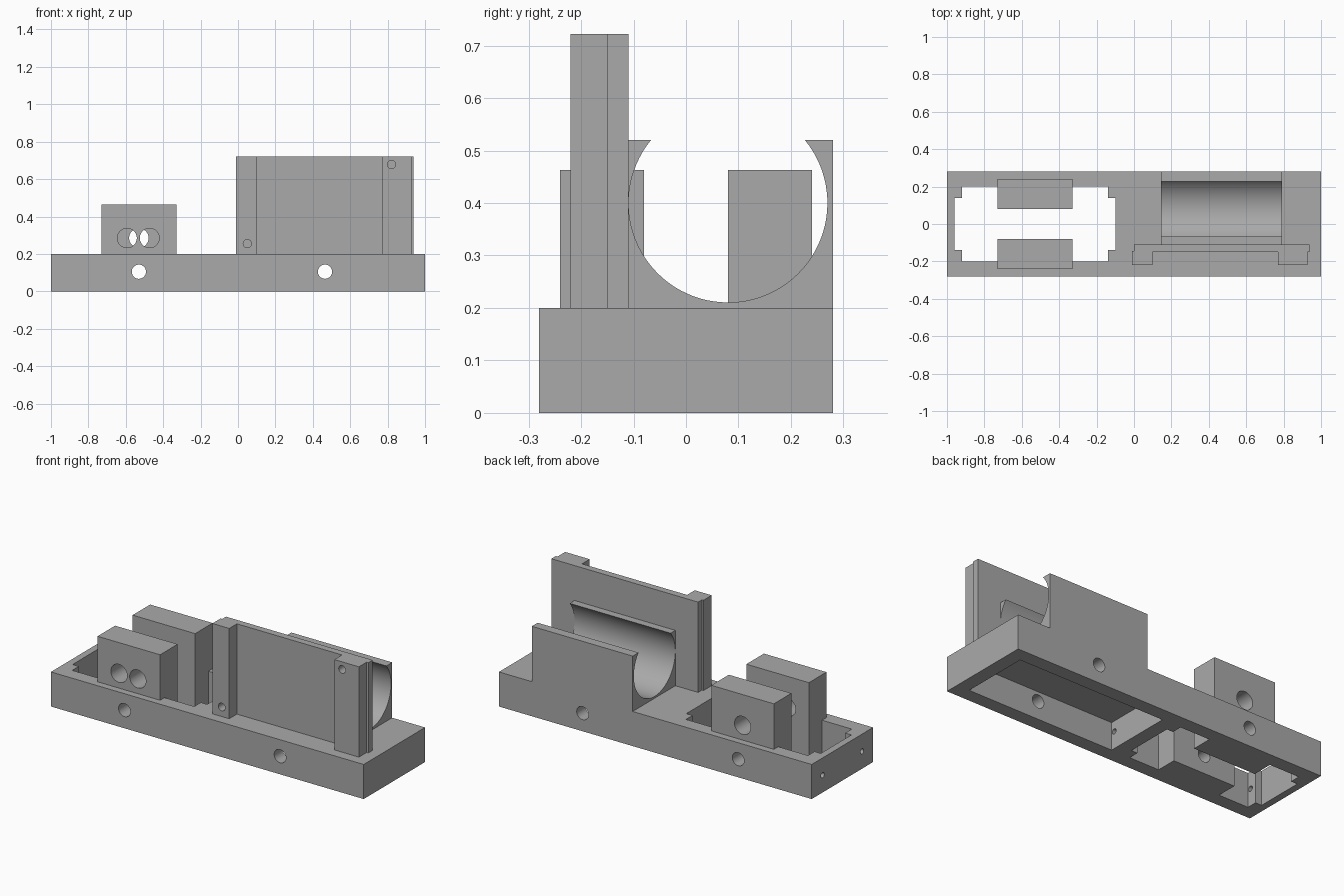
import bpy, bmesh, math
from mathutils import Matrix, Vector

cube = bpy.data.objects.get("Cube")
if cube:
    bpy.data.objects.remove(cube, do_unlink=True)

grey = bpy.data.materials.new("plain grey")
grey.use_nodes = True
colour = (0.4, 0.4, 0.4, 1)
grey.diffuse_color = colour
grey.node_tree.nodes["Principled BSDF"].inputs["Base Color"].default_value = colour


def prism(name, profile, axis, start, end):
    """Extrude a profile: in the (y, z) plane along x, or in (x, y) along z."""
    bm = bmesh.new()
    place = (lambda a, b: (start, a, b)) if axis == "x" else (lambda a, b: (a, b, start))
    face = bm.faces.new([bm.verts.new(place(a, b)) for a, b in profile])
    moved = bmesh.ops.extrude_face_region(bm, geom=[face])["geom"]
    shift = Vector((end - start, 0, 0)) if axis == "x" else Vector((0, 0, end - start))
    bmesh.ops.translate(bm, vec=shift, verts=[v for v in moved if isinstance(v, bmesh.types.BMVert)])
    bmesh.ops.recalc_face_normals(bm, faces=bm.faces)
    return finish(name, bm)


def finish(name, bm):
    mesh = bpy.data.meshes.new(name)
    bm.to_mesh(mesh)
    bm.free()
    mesh.materials.append(grey)
    obj = bpy.data.objects.new(name, mesh)
    bpy.context.collection.objects.link(obj)
    return obj


def rect(x0, x1, y0, y1):
    return [(x0, y0), (x1, y0), (x1, y1), (x0, y1)]


def drill(radius, start, end):
    """Round cutter between two points."""
    a, b = Vector(start), Vector(end)
    bm = bmesh.new()
    turn = (b - a).to_track_quat("Z", "Y").to_matrix().to_4x4()
    bmesh.ops.create_cone(bm, cap_ends=True, segments=40, radius1=radius, radius2=radius,
                          depth=(b - a).length, matrix=Matrix.Translation((a + b) / 2) @ turn)
    return finish("drill", bm)


def cut(obj, cutters):
    """Subtract the cutters, bake the result and remove them."""
    for cutter in cutters:
        mod = obj.modifiers.new("cut", "BOOLEAN")
        mod.operation, mod.solver, mod.object = "DIFFERENCE", "EXACT", cutter
    bpy.context.view_layer.update()
    baked = bpy.data.meshes.new_from_object(obj.evaluated_get(bpy.context.evaluated_depsgraph_get()))
    obj.modifiers.clear()
    obj.data = baked
    for cutter in cutters:
        bpy.data.objects.remove(cutter, do_unlink=True)


def cross_holes(*xs):
    return [drill(0.038, (x, -0.4, 0.105), (x, 0.4, 0.105)) for x in xs]


# Base with a stepped through opening, an underside pocket and screw holes
base = prism("base", rect(-1, 1, -0.28, 0.28), "z", 0, 0.2)
quarter = [(0.43, 0.14), (0.39, 0.14), (0.39, 0.2)]
right = [(x, -y) for x, y in quarter] [::-1] + quarter
outline = right + [(-x, -y) for x, y in right]
opening = prism("opening", [(x - 0.53, y) for x, y in outline], "z", -0.1, 0.3)
pocket = prism("pocket", rect(-0.02, 0.92, -0.2, 0.2), "z", -0.1, 0.16)
end_holes = [drill(0.015, (-1.1, y, 0.1), (0.02, y, 0.1)) for y in (-0.18, 0.18)]
cut(base, [opening, pocket] + cross_holes(-0.53, 0.465) + end_holes)

# Two sensor blocks standing in the opening, resting over its rim
parts = [base]
for name, side, holes in (("front_block", -1, (-0.593, -0.473)), ("back_block", 1, (-0.53,))):
    profile = [(0.08, 0), (0.2, 0), (0.2, 0.2), (0.24, 0.2), (0.24, 0.463), (0.08, 0.463)]
    block = prism(name, [(side * y, z) for y, z in profile], "x", -0.73, -0.33)
    bores = [drill(0.052, (x, side * 0.02, 0.285), (x, side * 0.4, 0.285)) for x in holes]
    cut(block, bores + cross_holes(-0.53))
    parts.append(block)

# Cradle with a round trough open at the top
radius, top = 0.1895, 0.52
limit = math.asin((top - 0.4) / radius)
steps = 64
arc = []
for i in range(steps + 1):
    angle = limit - i * (math.pi + 2 * limit) / steps
    arc.append((0.08 + radius * math.cos(angle), 0.4 + radius * math.sin(angle)))
cradle = prism("cradle", [(-0.11, top), (-0.11, 0.2), (0.28, 0.2), (0.28, top)] + arc, "x", 0.145, 0.79)
parts.append(cradle)

# Upright plate with a thick rib at each end and a blind hole in each rib
plate_outline = [(0, -0.11), (0, -0.145), (-0.01, -0.145), (-0.01, -0.22), (0.098, -0.22),
                 (0.098, -0.15), (0.77, -0.15), (0.77, -0.22), (0.927, -0.22),
                 (0.927, -0.15), (0.938, -0.15), (0.938, -0.11)]
plate = prism("upright_plate", plate_outline, "z", 0.2, 0.722)
cut(plate, [drill(0.022, (x, -0.3, z), (x, -0.15, z)) for x, z in ((0.05, 0.255), (0.82, 0.678))])
parts.append(plate)

# Smooth bores and trough, keep corners sharp
bpy.ops.object.select_all(action="DESELECT")
for part in parts:
    part.select_set(True)
bpy.context.view_layer.objects.active = base
bpy.ops.object.shade_smooth_by_angle(angle=math.radians(30))
